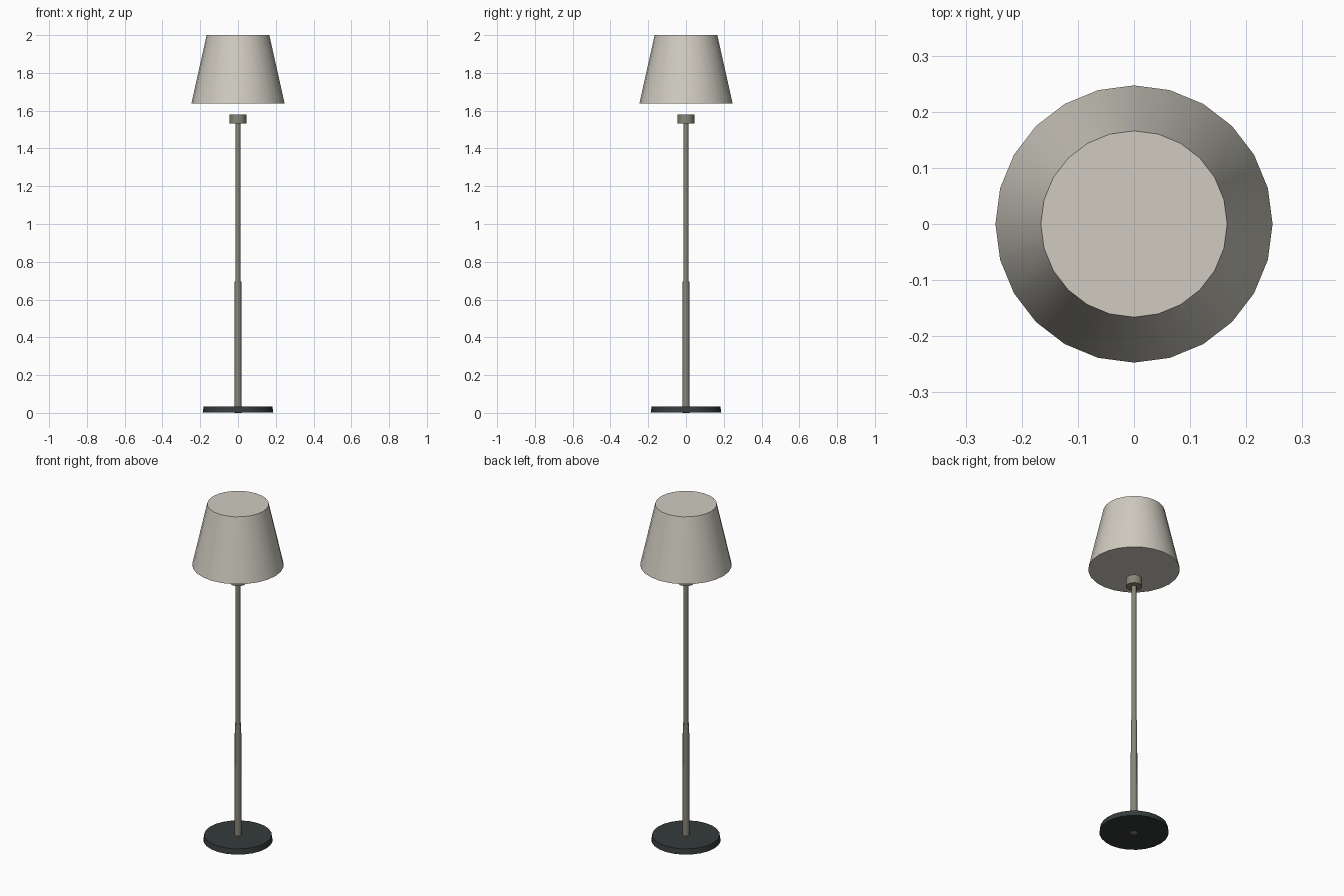
import bpy

if "Cube" in bpy.data.objects:
    bpy.data.objects.remove(bpy.data.objects["Cube"])


def material(name, rgb):
    m = bpy.data.materials.new(name)
    m.diffuse_color = (*rgb, 1.0)
    m.use_nodes = True
    m.node_tree.nodes["Principled BSDF"].inputs["Base Color"].default_value = m.diffuse_color
    return m


IVORY = material("warm_ivory", (0.63, 0.60, 0.53))
METAL = material("taupe_metal", (0.25, 0.235, 0.185))
DARK = material("charcoal", (0.035, 0.043, 0.043))


def tapered(name, sides, r_bottom, r_top, z0, z1, mat):
    """Closed upright cone frustum with a vertex on the +x axis."""
    bpy.ops.mesh.primitive_cone_add(vertices=sides, radius1=r_bottom, radius2=r_top,
                                    depth=z1 - z0, location=(0, 0, (z0 + z1) / 2))
    ob = bpy.context.object
    ob.name = name
    ob.data.materials.append(mat)
    bpy.ops.object.shade_smooth_by_angle(angle=0.7)
    return ob


# Weighted foot
tapered("base", 24, 0.187, 0.182, 0.001, 0.033, DARK)

# Two-stage pole; the lower tube passes through the base
tapered("lower_pole", 12, 0.0185, 0.0175, 0.0, 0.695, METAL)
tapered("upper_pole", 12, 0.0135, 0.0135, 0.69, 1.54, METAL)

# Bulb socket below the shade
tapered("socket", 16, 0.044, 0.044, 1.531, 1.581, METAL)

# Closed shade
tapered("shade", 24, 0.247, 0.166, 1.637, 2.0, IVORY)
